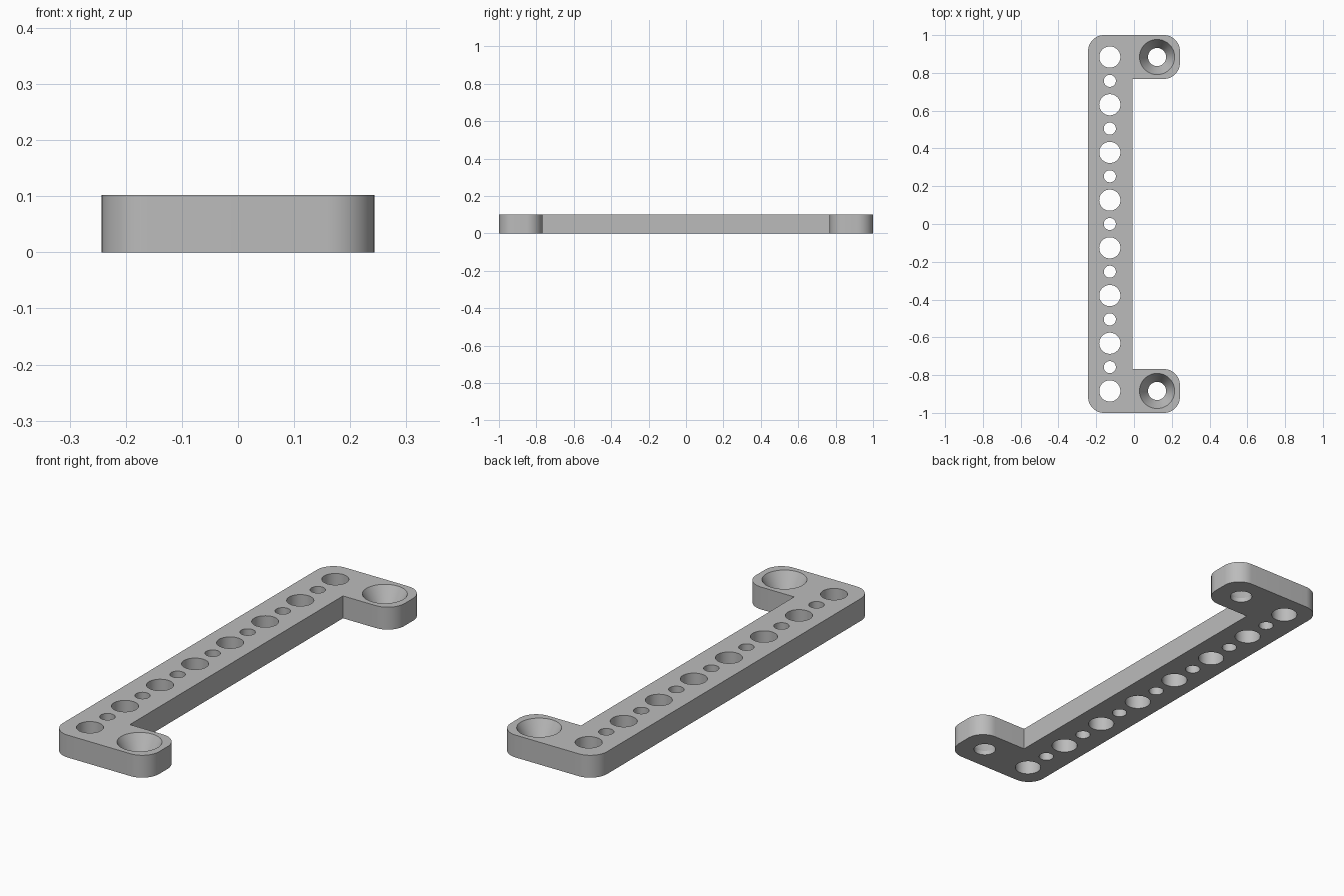
import bpy, bmesh, math

cube = bpy.data.objects.get("Cube")
if cube:
    bpy.data.objects.remove(cube, do_unlink=True)

HEIGHT, HALF_X, BAR_EDGE, ARM_EDGE, FILLET = 0.102, 0.243, -0.008, 0.768, 0.085
HOLE_X, SCREW_X, END_Y = -0.128, 0.122, 0.884
SEGMENTS = 64

grey = bpy.data.materials.new("plain grey")
grey.use_nodes = True
colour = (0.5, 0.5, 0.5, 1)
grey.diffuse_color = colour
grey.node_tree.nodes["Principled BSDF"].inputs["Base Color"].default_value = colour


def make_object(name, bm):
    bmesh.ops.recalc_face_normals(bm, faces=bm.faces)
    mesh = bpy.data.meshes.new(name)
    bm.to_mesh(mesh)
    bm.free()
    mesh.materials.append(grey)
    obj = bpy.data.objects.new(name, mesh)
    bpy.context.collection.objects.link(obj)
    return obj


def rounded(cx, cy, start):
    """Quarter arc around a corner centre, counter-clockwise."""
    for i in range(17):
        a = math.radians(start + 90 * i / 16)
        yield cx + FILLET * math.cos(a), cy + FILLET * math.sin(a)


def lathe(bm, x, y, profile):
    """Closed round cutter through (radius, z) rings, bottom to top."""
    rings = []
    for r, z in profile:
        rings.append([bm.verts.new((x + r * math.cos(2 * math.pi * i / SEGMENTS),
                                    y + r * math.sin(2 * math.pi * i / SEGMENTS), z))
                      for i in range(SEGMENTS)])
    for low, high in zip(rings, rings[1:]):
        for i in range(SEGMENTS):
            j = (i + 1) % SEGMENTS
            bm.faces.new((low[i], low[j], high[j], high[i]))
    bm.faces.new(rings[0][::-1])
    bm.faces.new(rings[-1])


# Bracket outline: long bar with an arm at each end
ix, iy = HALF_X - FILLET, 1 - FILLET
outline = [*rounded(-ix, -iy, 180), *rounded(ix, -iy, 270),
           *rounded(ix, -ARM_EDGE - FILLET, 0),
           (BAR_EDGE, -ARM_EDGE), (BAR_EDGE, ARM_EDGE),
           *rounded(ix, ARM_EDGE + FILLET, 270), *rounded(ix, iy, 0),
           *rounded(-ix, iy, 90)]
bm = bmesh.new()
base = bm.faces.new([bm.verts.new((x, y, 0)) for x, y in outline])
top = bmesh.ops.extrude_face_region(bm, geom=[base])["geom"]
bmesh.ops.translate(bm, vec=(0, 0, HEIGHT),
                    verts=[v for v in top if isinstance(v, bmesh.types.BMVert)])
bracket = make_object("bracket", bm)

# Hole cutters: alternating large and small holes, then the countersinks
bm = bmesh.new()
for i in range(15):
    r = 0.032 if i % 2 else 0.056
    lathe(bm, HOLE_X, -END_Y + i * END_Y / 7, [(r, -0.05), (r, HEIGHT + 0.05)])
for y in (-END_Y, END_Y):
    lathe(bm, SCREW_X, y, [(0.048, -0.05), (0.048, 0.02),
                           (0.093, HEIGHT), (0.093, HEIGHT + 0.05)])
cutter = make_object("hole_cutter", bm)

# Cut the holes, then drop the cutter
cut = bracket.modifiers.new("holes", "BOOLEAN")
cut.operation, cut.solver, cut.object = "DIFFERENCE", "EXACT", cutter
bpy.context.view_layer.objects.active = bracket
bracket.select_set(True)
cutter.select_set(False)
bpy.ops.object.modifier_apply(modifier=cut.name)
bpy.data.objects.remove(cutter, do_unlink=True)
bpy.ops.object.shade_smooth_by_angle(angle=math.radians(25))
